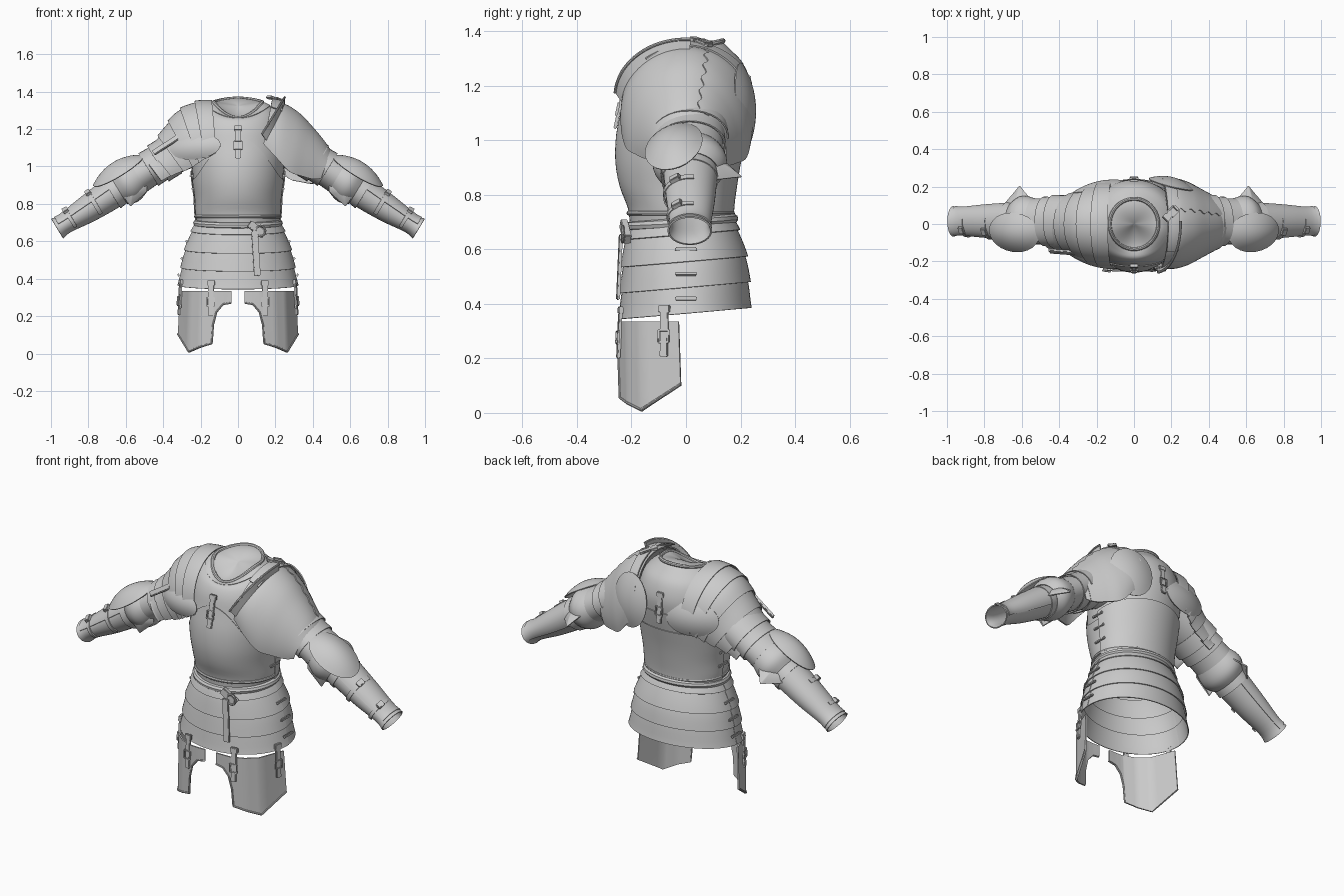
import bpy, bmesh
from math import sin, cos, pi, floor
from mathutils import Vector, Matrix

cube = bpy.data.objects.get("Cube")
if cube:
    bpy.data.objects.remove(cube)

steel = bpy.data.materials.new("plain steel grey")
steel.use_nodes = True
steel.diffuse_color = (0.6, 0.6, 0.6, 1)
steel.node_tree.nodes["Principled BSDF"].inputs["Base Color"].default_value = (0.6, 0.6, 0.6, 1)


def finish(name, bm, angle=0.6):
    bmesh.ops.recalc_face_normals(bm, faces=bm.faces)
    me = bpy.data.meshes.new(name)
    bm.to_mesh(me)
    bm.free()
    me.materials.append(steel)
    ob = bpy.data.objects.new(name, me)
    bpy.context.collection.objects.link(ob)
    bpy.ops.object.select_all(action='DESELECT')
    ob.select_set(True)
    bpy.context.view_layer.objects.active = ob
    bpy.ops.object.shade_smooth_by_angle(angle=angle)


def sheet(name, f, nu=32, nv=8, thick=0.007, s=1):
    """Surface from f(u, v), mirrored when s is -1, given a thickness."""
    bm = bmesh.new()
    flip = Vector((s, 1, 1))
    g = [[bm.verts.new(Vector(f(i / nu, j / nv)) * flip) for j in range(nv + 1)] for i in range(nu + 1)]
    for i in range(nu):
        for j in range(nv):
            bm.faces.new((g[i][j], g[i + 1][j], g[i + 1][j + 1], g[i][j + 1]))
    bmesh.ops.remove_doubles(bm, verts=bm.verts, dist=1e-5)
    bmesh.ops.recalc_face_normals(bm, faces=bm.faces)
    if thick:
        bmesh.ops.solidify(bm, geom=bm.faces[:], thickness=thick)
    finish(name, bm)


def rows_at(rows, t):
    """Smooth interpolation through table rows, t in row units."""
    n = len(rows) - 1
    i = min(max(int(floor(t)), 0), n - 1)
    k = t - i
    out = []
    for a, b, c, d in zip(rows[max(i - 1, 0)], rows[i], rows[i + 1], rows[min(i + 2, n)]):
        out.append(b + 0.5 * k * (c - a + k * (2 * a - 5 * b + 4 * c - d + k * (3 * (b - c) + d - a))))
    return out


def dome(name, c, n, along, ra, rb, h, s=1, point=0):
    """Dished oval plate; point draws its +along end out to a tip."""
    n = Vector(n).normalized()
    a = Vector(along)
    a = (a - n * a.dot(n)).normalized()
    b = n.cross(a)
    c = Vector(c)

    def f(u, v):
        q = cos(2 * pi * u)
        return (c + a * ra * v * q + b * rb * v * sin(2 * pi * u) * (1 - point * max(q, 0))
                + n * h * (1 - v * v))
    sheet(name, f, 28, 6, 0.006, s)


def tube(name, f, r, n=48, s=1):
    def g(u, v):
        p, d = Vector(f(u)), Vector(f(u + 0.01)) - Vector(f(u - 0.01))
        a = d.cross(Vector((0.1, 0.2, 1))).normalized()
        b = d.normalized().cross(a)
        return p + (a * cos(2 * pi * v) + b * sin(2 * pi * v)) * r
    sheet(name, g, n, 8, 0, s)


def block(name, c, n, up, w, h, d, s=1):
    n, up = Vector(n).normalized(), Vector(up)
    up = (up - n * up.dot(n)).normalized()
    x = up.cross(n)
    m = Matrix((x * w, up * h, n * d)).transposed().to_4x4()
    m.translation = Vector(c)
    bm = bmesh.new()
    bmesh.ops.create_cube(bm, size=1, matrix=Matrix.Diagonal((s, 1, 1, 1)) @ m)
    bmesh.ops.bevel(bm, geom=bm.edges[:], offset=0.003, segments=2, affect='EDGES')
    finish(name, bm)


def buckle_strap(name, c, n, h, s=1):
    """Leather strap with a square buckle frame."""
    c, n = Vector(c), Vector(n).normalized()
    side = Vector((0, 0, 1)).cross(n).normalized()
    up = n.cross(side)
    block(name, c, n, up, 0.03, h, 0.012, s)
    block(name + "_end", c + up * h * 0.43, n, up, 0.042, 0.028, 0.016, s)
    mid = c - up * h * 0.1 + n * 0.006
    for k in (-1, 1):
        block(name + "_buckle_side", mid + side * 0.02 * k, n, up, 0.008, 0.05, 0.01, s)
        block(name + "_buckle_bar", mid + up * 0.022 * k, n, up, 0.044, 0.008, 0.01, s)


# Body: height, half width, front, back, front drop, back rise
BODY = [(.69, .212, .2, .165, 0, 0), (.75, .222, .207, .165, 0, 0), (.83, .226, .237, .175, 0, 0),
        (.92, .238, .253, .19, 0, 0), (1.02, .247, .25, .212, 0, 0), (1.12, .25, .23, .232, 0, 0),
        (1.2, .245, .212, .235, 0, 0), (1.28, .215, .185, .21, -.03, 0),
        (1.33, .16, .155, .165, -.07, 0), (1.345, .125, .13, .13, -.085, .02)]


def body(a, t, off=0):
    z, rx, f, b, df, db = rows_at(BODY, t)
    c, q = cos(a), sin(a)
    return Vector(((rx + off) * c, ((f if q < 0 else b) + off) * q, z + (df if q < 0 else db) * q * q))


sheet("cuirass", lambda u, v: body(2 * pi * u, 9 * v), 64, 36)
sheet("breast_overlay", lambda u, v: body(pi + pi * u, (3.1 + 2.3 * sin(pi * u) ** 3) * v, .006), 40, 16, .005)
for k in range(3):
    sheet("back_lame", lambda u, v: body(pi * u, 0.2 + (2.5 + k - .2) * v + .5 * v * sin(pi * u), .012 - .004 * k),
          36, 12, .004)
sheet("neck_lining", lambda u, v: Vector((0, 0, 1.325)).lerp(body(2 * pi * u, 8.95), v)
      + Vector((0, 0, .06 * v * (1 - v) * sin(2 * pi * u))), 40, 10, 0)
sheet("gorget_band", lambda u, v: body(pi + pi * u, 7.9 + 1.1 * v, .008), 32, 5)
tube("gorget_rolled_edge", lambda u: body(2 * pi * u, 8.95, .004), .01)
tube("waist_flange", lambda u: body(2 * pi * u, .75, .006), .009)
buckle_strap("breast_strap", (0, -.241, 1.13), (0, -1, .22), .18)
buckle_strap("back_strap", (0, .238, 1.15), (0, 1, .1), .17)

# Skirt of overlapping lames: height, half width, front, back
SKIRT = [(.72, .212, .205, .163), (.655, .243, .22, .19), (.555, .279, .23, .219),
         (.46, .298, .235, .229), (.365, .313, .239, .232)]


def skirt(a, t, off=0):
    z, rx, f, b = rows_at(SKIRT, t)
    y = ((f if sin(a) < 0 else b) + off) * sin(a)
    return Vector(((rx + off) * cos(a), y, z + .085 * y))


for k in range(4):
    for half, start in (("back", 0), ("front", pi)):
        sheet("skirt_lame_" + half, lambda u, v: skirt(start + pi * u, max(k - .12, 0) + (1 + min(k, .12)) * v,
              .011 * v - (.002 if start == 0 else 0)), 40, 5, .005)
for s in (1, -1):
    for z, x in ((.42, .318), (.51, .3), (.6, .274), (.8, .235), (.88, .242), (.95, .252)):
        block("side_hinge", (x, 0, z), (1, 0, .1), (0, 0, 1), .08, .014, .012, s)

# Belt with buckle and hanging end
tube("belt", lambda u: body(2 * pi * u, .1, .009) + Vector((0, 0, .015 * sin(2 * pi * u) + .004)), .018, 56)
block("belt_knot", (.1, -.222, .665), (.2, -1, 0), (-.8, 0, .6), .04, .1, .026)
block("belt_end", (.096, -.244, .535), (.1, -1, .05), (-.06, 0, 1), .035, .24, .012)
tube("belt_buckle", lambda u: (.12 + .026 * cos(2 * pi * u), -.232, .655 + .028 * sin(2 * pi * u)), .006, 20)

# Thigh plates: x, y, lower edge
THIGH = [(.035, -.25, .27), (.08, -.25, .262), (.115, -.248, .22), (.133, -.245, .15),
         (.14, -.242, .05), (.205, -.215, .03), (.265, -.165, .005), (.322, -.02, .1)]


def thigh(u, v):
    t = u * 7
    i = min(int(t), 6)
    x, y, z = Vector(THIGH[i]).lerp(Vector(THIGH[i + 1]), t - i)
    return Vector((x, y, z + (.335 - z) * v)) + Vector((-.012, -.008, 0)) * v * u


for s in (1, -1):
    sheet("thigh_plate", thigh, 28, 6, .008, s)
    tube("thigh_plate_rim", lambda u: thigh(min(max(u, 0), 1), .02), .005, 42, s)
    buckle_strap("thigh_front_strap", (.145, -.244, .295), (.15, -1, .05), .19, s)
    buckle_strap("thigh_side_strap", (.31, -.08, .3), (1, -.3, .05), .19, s)

# Arms: centre x, centre z, depth radius, thickness radius
ARM = [(.2, 1.14, .13, .12), (.33, 1.075, .135, .11), (.46, .995, .12, .09), (.58, .92, .106, .083),
       (.67, .858, .096, .083), (.8, .772, .086, .072), (.92, .697, .074, .055), (.966, .668, .082, .062)]
UP, OUT = Vector((.52, 0, .85)), Vector((.85, 0, -.52))


def arm(a, t, off=0):
    x, z, ry, rp = rows_at(ARM, t)
    return Vector((x, .014 + (ry + off) * cos(a), z)) + UP * (rp + off) * sin(a)


for s in (1, -1):
    sheet("arm_tube", lambda u, v: arm(2 * pi * u, 7 * v), 32, 28, .006, s)
    for t0, t1, off in ((1.2, 1.75, .012), (1.7, 2.15, .01), (2.1, 2.6, .008), (3.6, 4.05, .006)):
        sheet("arm_lame", lambda u, v: arm(2 * pi * u, t0 + (t1 - t0) * v, off * (.5 + v)), 32, 4, .005, s)
    sheet("elbow_cop", lambda u, v: arm(2 * pi * u, 2.55 + 1.15 * v, .008 + .024 * sin(pi * v)), 32, 10, .006, s)
    dome("elbow_oval_wing", (.64, -.045, .978), UP + Vector((0, -.28, 0)), OUT, .157, .11, .05, s)
    dome("elbow_back_wing", (.62, .11, .9), UP + Vector((0, .35, 0)), (0, 1, -.2), .1, .09, .025, s, .8)
    dome("elbow_front_wing", (.565, -.075, .875), (-.1, -1, -.1), (.1, 0, -1), .088, .08, .02, s, .8)
    # Forearm shell seam and its straps
    sheet("forearm_shell", lambda u, v: arm(pi * (-.15 + 1.05 * u), 3.9 + 2.6 * v, .005), 24, 12, .005, s)
    for t in (4.65, 5.65):
        sheet("forearm_strap", lambda u, v: arm(pi * (.45 + .8 * u), t + .14 * v, .009), 16, 2, .006, s)
        p = arm(pi * .68, t + .07, .014)
        block("forearm_buckle", p, UP - Vector((0, .6, 0)), OUT, .04, .03, .018, s)

# Shoulders: base x, base z, crown x, crown z, half depth
SMALL = [(.12, 1.13, .14, 1.355, .225), (.19, 1.1, .235, 1.338, .213), (.24, 1.07, .325, 1.288, .195),
         (.29, 1.03, .395, 1.198, .168), (.36, .99, .455, 1.108, .145), (.43, .95, .505, 1.05, .128)]
LARGE = [(.14, 1.14, .18, 1.345, .235), (.21, 1.07, .25, 1.335, .24), (.28, 1.0, .33, 1.285, .222),
         (.35, .97, .40, 1.212, .185), (.41, .95, .46, 1.14, .152), (.45, .95, .497, 1.085, .132)]


def shoulder(rows, a, t, off=0):
    bx, bz, tx, tz, ry = rows_at(rows, t)
    d = Vector((tx - bx, 0, tz - bz))
    return Vector((bx, -(ry + off) * cos(a), bz)) + d * (1 + off / d.length) * sin(a)


for k in range(6):
    t0, t1 = k * 5 / 6, (k + 1.15) * 5 / 6
    sheet("shoulder_lame", lambda u, v: shoulder(SMALL, pi * (-.08 + 1.16 * u), min(t0 + (t1 - t0) * v, 5),
          .012 * v), 32, 5, .005, -1)
dome("armpit_plate", (.23, -.195, 1.105), (.35, -1, .15), (1, .35, -.1), .145, .068, .025, -1)
dome("rear_armpit_plate", (.18, .2, 1.12), (.2, 1, .1), (1, -.2, .1), .15, .095, .03, -1)
block("shoulder_bar", (.385, -.15, 1.115), (.4, -1, .5), (-.85, 0, .5), .03, .16, .015, -1)

sheet("large_pauldron", lambda u, v: shoulder(LARGE, pi * (-.03 + 1.1 * u), 5 * v), 40, 24, .007)
sheet("scalloped_rear_plate", lambda u, v: shoulder(LARGE, pi * (.6 + .012 * sin(40 * v)) +
      pi * (.47 - .012 * sin(40 * v)) * u, .2 + 4.2 * v, .006), 16, 60, .005)
dome("rear_pauldron_wing", (.2, .215, 1.135), (.25, 1, .1), (0, 0, 1), .15, .125, .035)
RIM = [(.15, 1.12, .25, 1.32, .232), (.12, 1.16, .25, 1.37, .26)]
sheet("raised_neck_guard", lambda u, v: shoulder(RIM, pi * (.02 + .5 * u), v), 24, 5, .008)
tube("raised_neck_guard_edge", lambda u: shoulder(RIM, pi * (.02 + .5 * u), 1), .006, 28)
sheet("shoulder_collar_lame", lambda u, v: shoulder(LARGE, pi * (.3 + .6 * u), .9 * v, .02 - .008 * v), 28, 5, .006)
buckle_strap("shoulder_strap", (.2, .06, 1.358), (.2, .2, 1), .09)
